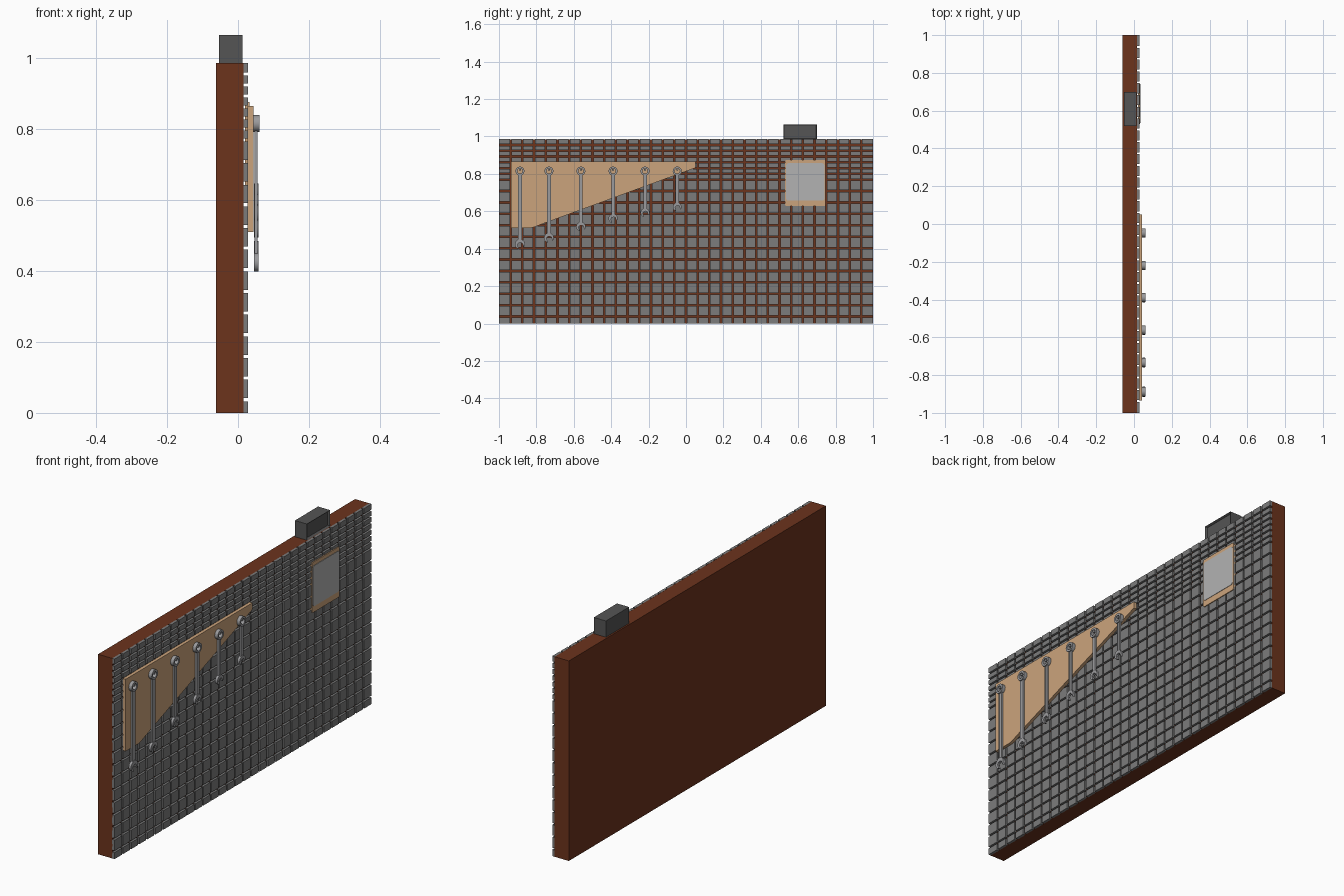
import bpy, bmesh
from math import sin, cos, radians, pi

if "Cube" in bpy.data.objects:
    bpy.data.objects.remove(bpy.data.objects["Cube"])


def material(name, rgb):
    m = bpy.data.materials.new(name)
    m.diffuse_color = (*rgb, 1)
    m.use_nodes = True
    m.node_tree.nodes["Principled BSDF"].inputs["Base Color"].default_value = m.diffuse_color
    return m


BROWN = material("brown", (0.15, 0.033, 0.012))
TILE = material("tile_grey", (0.2, 0.2, 0.2))
WOOD = material("wood", (0.6, 0.37, 0.2))
PAPER = material("pale_grey", (0.45, 0.45, 0.45))
STEEL = material("steel", (0.33, 0.33, 0.34))
DARK = material("dark", (0.09, 0.09, 0.09))


def finish(name, bm, mat):
    bmesh.ops.recalc_face_normals(bm, faces=bm.faces)
    me = bpy.data.meshes.new(name)
    bm.to_mesh(me)
    bm.free()
    me.materials.append(mat)
    ob = bpy.data.objects.new(name, me)
    bpy.context.collection.objects.link(ob)
    return ob


def add_prism(bm, pts, x0, x1):
    """Extrude a (y, z) outline along x."""
    a = [bm.verts.new((x0, y, z)) for y, z in pts]
    b = [bm.verts.new((x1, y, z)) for y, z in pts]
    bm.faces.new(a)
    bm.faces.new(b)
    for i in range(len(a)):
        j = (i + 1) % len(a)
        bm.faces.new((a[i], a[j], b[j], b[i]))


def add_ring(bm, y, z, outer, inner, x0, x1, n=20):
    prof = [(outer, x0), (outer, x1), (inner, x1), (inner, x0)]
    loops = [[bm.verts.new((x, y + r * cos(2 * pi * i / n), z + r * sin(2 * pi * i / n)))
              for r, x in prof] for i in range(n)]
    for i in range(n):
        p, q = loops[i], loops[(i + 1) % n]
        for k in range(4):
            m = (k + 1) % 4
            bm.faces.new((p[k], p[m], q[m], q[k]))


def rect(y0, y1, z0, z1):
    return [(y0, z0), (y1, z0), (y1, z1), (y0, z1)]


def prism(name, pts, x0, x1, mat):
    bm = bmesh.new()
    add_prism(bm, pts, x0, x1)
    return finish(name, bm, mat)


def rounded(y0, y1, z0, z1, r):
    pts = []
    for cy, cz, a0 in ((y1 - r, z1 - r, 0), (y0 + r, z1 - r, 90),
                       (y0 + r, z0 + r, 180), (y1 - r, z0 + r, 270)):
        pts += [(cy + r * cos(radians(a0 + t)), cz + r * sin(radians(a0 + t)))
                for t in (0, 30, 60, 90)]
    return pts


# Wall slab
prism("wall", rect(-1, 1, 0, 0.985), -0.062, 0.016, BROWN)

# Facing tiles: tall rows below, half-height rows near the top
rows = [0] + [0.037 + 0.061 * i for i in range(13)]
rows += [0.769 + 0.0309 * i for i in range(1, 8)]
g = 0.0045
bm = bmesh.new()
for i in range(32):
    y0, y1 = -1 + i / 16, -1 + (i + 1) / 16
    ya, yb = (y0 if i == 0 else y0 + g), (y1 if i == 31 else y1 - g)
    for z0, z1 in zip(rows, rows[1:]):
        za = z0 if z0 == 0 else z0 + g
        zb = z1 if z1 > 0.98 else z1 - g
        add_prism(bm, rect(ya, yb, za, zb), 0.015, 0.028)
finish("facing_tiles", bm, TILE)

# Tapered wooden tool board
prism("tool_board", [(-0.935, 0.865), (0.05, 0.865), (0.05, 0.832), (-0.78, 0.528),
                     (-0.81, 0.516), (-0.835, 0.51), (-0.935, 0.51)], 0.027, 0.043, WOOD)

# Framed pane
prism("pane_frame", rounded(0.53, 0.745, 0.627, 0.875, 0.008), 0.02, 0.032, WOOD)
prism("pane", rounded(0.535, 0.74, 0.657, 0.857, 0.012), 0.03, 0.034, PAPER)

# Dark box on top, with a recessed face
bm = bmesh.new()
bmesh.ops.create_cube(bm, size=1)
for v in bm.verts:
    v.co = (-0.021 + v.co.x * 0.066, 0.61 + v.co.y * 0.18, 1.025 + v.co.z * 0.08)
face = max(bm.faces, key=lambda f: f.calc_center_median().x)
bmesh.ops.inset_region(bm, faces=[face], thickness=0.007, depth=0)
for v in face.verts:
    v.co.x -= 0.01
finish("top_box", bm, DARK)


# Combination wrenches: ring head, shaft with raised edges, tilted open jaw
def wrench(name, y, bottom, s):
    bm = bmesh.new()
    top = 0.815
    jaw = bottom + 0.024 * s
    R = 0.027 * s
    add_ring(bm, y, top, 0.024, 0.014, 0.043, 0.060)
    w = 0.0095 * s
    z0, z1 = jaw + R * 0.75, top - 0.02
    add_prism(bm, rect(y - w, y + w, z0, z1), 0.048, 0.054)
    for side in (-1, 1):
        c = y + side * w * 0.8
        add_prism(bm, rect(c - w * 0.3, c + w * 0.3, z0, z1), 0.0465, 0.0555)
    # Jaw outline: arc with a slot cut into the lower end
    pts = [(R * cos(radians(a)), R * sin(radians(a))) for a in range(-56, 237, 18)]
    pts += [(-0.5 * R, -0.8 * R), (-0.5 * R, 0.0), (-0.25 * R, 0.25 * R),
            (0.25 * R, 0.25 * R), (0.5 * R, 0.0)]
    t = radians(18)
    pts = [(y + p * cos(t) - q * sin(t), jaw + p * sin(t) + q * cos(t)) for p, q in pts]
    add_prism(bm, pts, 0.045, 0.058)
    # Hanging peg through the ring
    peg = [(y + 0.006 * cos(i * pi / 4), top + 0.007 + 0.006 * sin(i * pi / 4)) for i in range(8)]
    add_prism(bm, peg, 0.042, 0.057)
    ob = finish(name, bm, STEEL)
    for o in bpy.context.selected_objects:
        o.select_set(False)
    bpy.context.view_layer.objects.active = ob
    ob.select_set(True)
    bpy.ops.object.shade_smooth_by_angle(angle=radians(30))


for i, (y, b) in enumerate([(-0.888, 0.40), (-0.733, 0.435), (-0.562, 0.495),
                            (-0.39, 0.54), (-0.219, 0.572), (-0.047, 0.603)]):
    wrench(f"wrench_{i + 1}", y, b, 1 - 0.03 * i)
